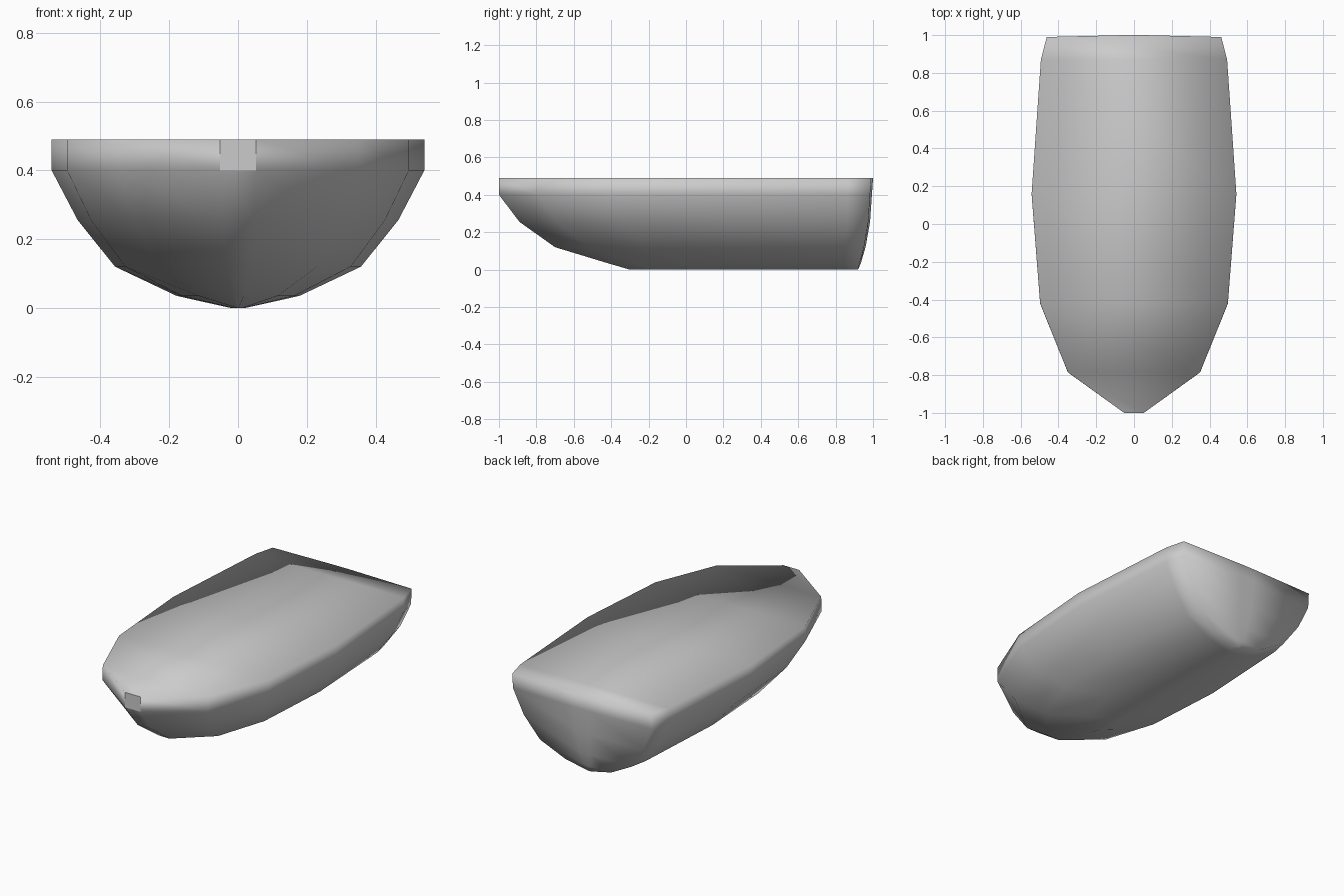
import bpy
import bmesh

cube = bpy.data.objects.get("Cube")
if cube:
    bpy.data.objects.remove(cube, do_unlink=True)

# Single grey paint
grey = bpy.data.materials.new("hull grey")
grey.use_nodes = True
color = (0.6, 0.6, 0.6, 1.0)
grey.diffuse_color = color
grey.node_tree.nodes["Principled BSDF"].inputs["Base Color"].default_value = color

# Half outline of the rim, bow to stern (x, y)
outline = [(0.052, -1.0), (0.35, -0.785), (0.497, -0.42), (0.542, 0.16),
           (0.493, 0.87), (0.462, 0.99), (0.05, 1.0)]
# Waterlines from rim to keel: height, width scale, bow y, stern y
levels = [(0.49, 1.0, -1.0, 1.0), (0.40, 1.0, -1.0, 0.994),
          (0.255, 0.86, -0.89, 0.984), (0.12, 0.66, -0.70, 0.96),
          (0.035, 0.33, -0.42, 0.935), (0.0, 0.04, -0.30, 0.92)]

bm = bmesh.new()
n = len(outline)


def waterline(z, scale, bow, stern):
    """Closed ring: left side bow to stern, then right side back to the bow."""
    half = [(x * scale, bow + (y + 1) / 2 * (stern - bow)) for x, y in outline]
    points = half + [(-x, y) for x, y in reversed(half)]
    return [bm.verts.new((x, y, z)) for x, y in points]


def cap(ring):
    """Fill a ring with strips running from side to side."""
    for i in range(n - 1):
        j = 2 * n - 1 - i
        bm.faces.new((ring[i], ring[i + 1], ring[j - 1], ring[j]))


# Hull skin, deck and keel flat
rings = [waterline(*level) for level in levels]
for upper, lower in zip(rings, rings[1:]):
    for i in range(2 * n):
        k = (i + 1) % (2 * n)
        bm.faces.new((upper[i], upper[k], lower[k], lower[i]))
cap(rings[0])
cap(rings[-1])
bmesh.ops.recalc_face_normals(bm, faces=bm.faces)

# Smooth all over, except the small flat bow face
bow_corners = {rings[0][0], rings[0][-1], rings[1][0], rings[1][-1]}
for face in bm.faces:
    face.smooth = set(face.verts) != bow_corners

mesh = bpy.data.meshes.new("hull")
bm.to_mesh(mesh)
bm.free()
mesh.materials.append(grey)
hull = bpy.data.objects.new("hull", mesh)
bpy.context.collection.objects.link(hull)
